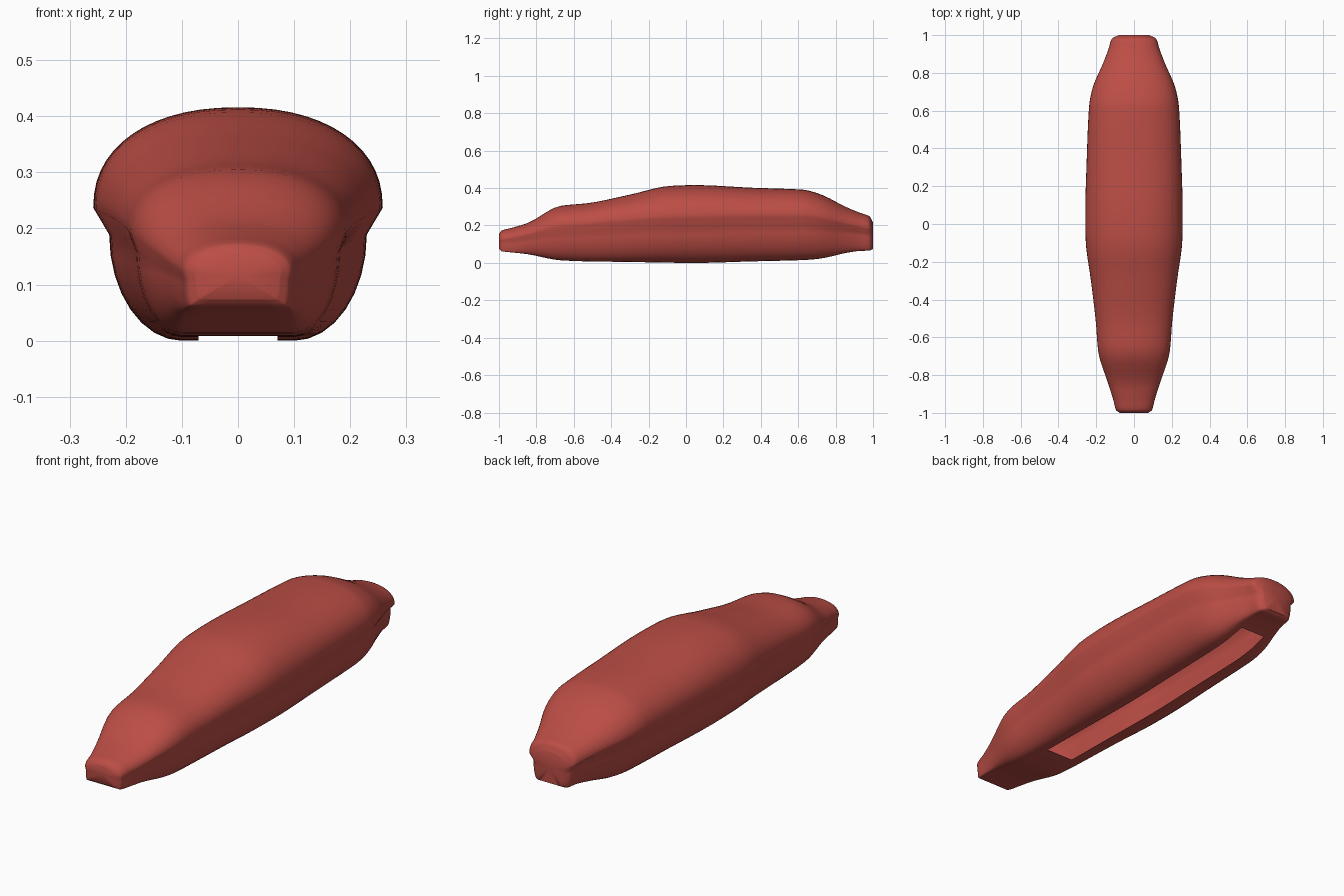
import bpy, bmesh, math

if "Cube" in bpy.data.objects:
    bpy.data.objects.remove(bpy.data.objects["Cube"])

# Stations: y, half width, top z, seam z, bottom z, half width of flat base, lower/upper width ratio
STATIONS = [
    (-1.00, 0.075, 0.155, 0.12, 0.075, 0.065, 0.97),
    (-0.985, 0.095, 0.173, 0.122, 0.062, 0.085, 0.96),
    (-0.93, 0.110, 0.188, 0.13, 0.056, 0.092, 0.94),
    (-0.85, 0.135, 0.212, 0.148, 0.047, 0.095, 0.93),
    (-0.67, 0.190, 0.305, 0.19, 0.014, 0.098, 0.93),
    (-0.52, 0.202, 0.320, 0.203, 0.008, 0.10, 0.92),
    (-0.30, 0.228, 0.365, 0.222, 0.005, 0.10, 0.90),
    (-0.08, 0.256, 0.412, 0.235, 0.001, 0.10, 0.89),
    (0.05, 0.258, 0.416, 0.237, 0.0, 0.10, 0.89),
    (0.35, 0.250, 0.402, 0.245, 0.008, 0.10, 0.89),
    (0.62, 0.238, 0.392, 0.245, 0.015, 0.10, 0.89),
    (0.71, 0.222, 0.370, 0.235, 0.022, 0.098, 0.88),
    (0.86, 0.160, 0.297, 0.205, 0.054, 0.09, 0.85),
    (0.93, 0.134, 0.268, 0.19, 0.064, 0.08, 0.82),
    (0.98, 0.118, 0.250, 0.18, 0.066, 0.075, 0.82),
    (1.00, 0.080, 0.215, 0.16, 0.075, 0.055, 0.90),
]
STEPS = 5


def slope(i, k):
    """Monotone tangent of column k at station i."""
    if i == 0 or i == len(STATIONS) - 1:
        a, b = (0, 1) if i == 0 else (i - 1, i)
        return (STATIONS[b][k] - STATIONS[a][k]) / (STATIONS[b][0] - STATIONS[a][0])
    p, c, n = STATIONS[i - 1:i + 2]
    d0 = (c[k] - p[k]) / (c[0] - p[0])
    d1 = (n[k] - c[k]) / (n[0] - c[0])
    return 0 if d0 * d1 <= 0 else 2 * d0 * d1 / (d0 + d1)


def station(i, u):
    a, b = STATIONS[i], STATIONS[i + 1]
    h = b[0] - a[0]
    row = [a[0] + h * u]
    for k in range(1, 7):
        row.append(a[k] * (1 + 2 * u) * (1 - u) ** 2 + slope(i, k) * h * u * (1 - u) ** 2
                   + b[k] * u * u * (3 - 2 * u) + slope(i + 1, k) * h * u * u * (u - 1))
    return row


def section(row):
    """Closed outline; the first and last points flank the base opening."""
    y, w, top, seam, base, flat, ratio = row
    low_w = max(w * ratio, flat + 0.003)
    low_z = base + (seam - base) * 0.8
    half = [(flat * 0.7, base)]
    for j in range(9):                       # lower hull
        a = math.pi / 2 * (1 - j / 8)
        half.append((flat + (low_w - flat) * math.cos(a), low_z - (low_z - base) * math.sin(a)))
    for j in range(14):                      # padded upper
        a = math.pi / 2 * j / 14
        half.append((w * math.cos(a) ** 0.9, seam + (top - seam) * math.sin(a) ** 0.9))
    pts = half + [(0, top)] + [(-x, z) for x, z in reversed(half)]
    return [(x, y, z) for x, z in pts]


rows = [station(i, s / STEPS) for i in range(len(STATIONS) - 1) for s in range(STEPS)]
rows.append(list(STATIONS[-1]))

bm = bmesh.new()
rings = [[bm.verts.new(p) for p in section(r)] for r in rows]
n = len(rings[0])
for r in range(len(rings) - 1):
    for j in range(n):
        # long slot left open along the underside
        if j == n - 1 and -0.53 < rows[r][0] < 0.80:
            continue
        k = (j + 1) % n
        bm.faces.new((rings[r][j], rings[r + 1][j], rings[r + 1][k], rings[r][k]))

# Rounded end caps
for ring, row in ((rings[0], rows[0]), (rings[-1], rows[-1])):
    y = row[0]
    centre = bm.verts.new((0, y, (row[2] + row[4]) / 2))
    for j in range(n):
        bm.faces.new((ring[j], ring[(j + 1) % n], centre))
bmesh.ops.recalc_face_normals(bm, faces=bm.faces[:])

mesh = bpy.data.meshes.new("padded_shell")
bm.to_mesh(mesh)
bm.free()
shell = bpy.data.objects.new("padded_shell", mesh)
bpy.context.collection.objects.link(shell)

red = bpy.data.materials.new("red")
red.diffuse_color = (0.50, 0.075, 0.06, 1)
red.use_nodes = True
red.node_tree.nodes["Principled BSDF"].inputs["Base Color"].default_value = red.diffuse_color
mesh.materials.append(red)

bpy.context.view_layer.objects.active = shell
shell.select_set(True)
bpy.ops.object.shade_smooth_by_angle(angle=math.radians(50))
